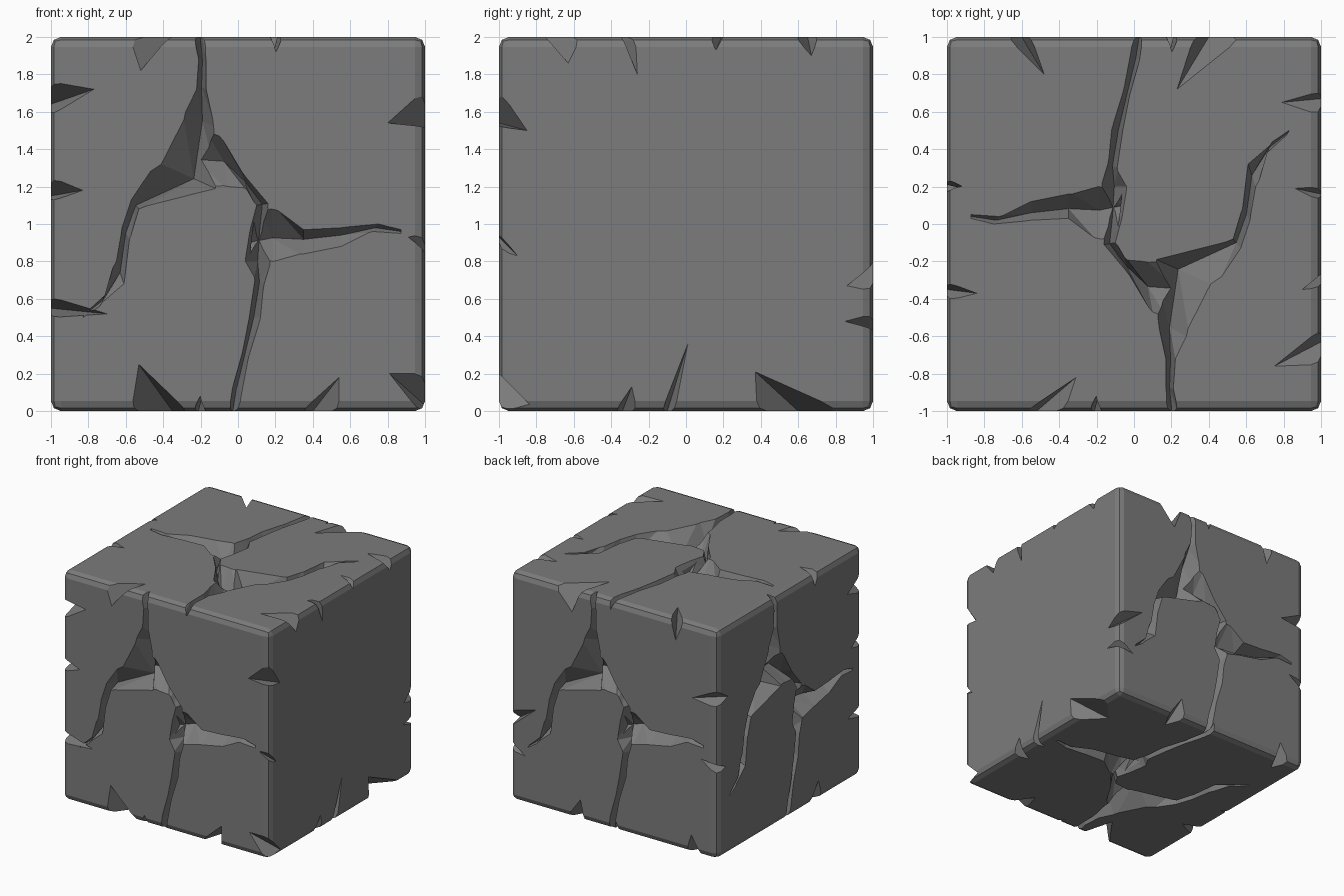
import bpy, bmesh
from mathutils import Vector

if "Cube" in bpy.data.objects:
    bpy.data.objects.remove(bpy.data.objects["Cube"])

# Stone block with softly bevelled edges
bpy.ops.mesh.primitive_cube_add(size=2, location=(0, 0, 1))
block = bpy.context.object
block.name = "cracked_stone_block"
stone = bpy.data.materials.new("grey stone")
stone.diffuse_color = (0.2, 0.2, 0.2, 1)
stone.use_nodes = True
stone.node_tree.nodes["Principled BSDF"].inputs["Base Color"].default_value = stone.diffuse_color
block.data.materials.append(stone)
bev = block.modifiers.new("worn_edges", 'BEVEL')
bev.width = 0.055
bev.segments = 2
bpy.ops.object.modifier_apply(modifier=bev.name)


def carve(bm):
    """Subtract a closed mesh from the block."""
    bmesh.ops.recalc_face_normals(bm, faces=bm.faces)
    if bm.calc_volume(signed=True) < 0:
        bmesh.ops.reverse_faces(bm, faces=bm.faces)
    me = bpy.data.meshes.new("cutter")
    bm.to_mesh(me)
    bm.free()
    me.materials.append(stone)
    cutter = bpy.data.objects.new("cutter", me)
    cutter.hide_render = True
    bpy.context.collection.objects.link(cutter)
    mod = block.modifiers.new("carve", 'BOOLEAN')
    mod.operation = 'DIFFERENCE'
    mod.solver = 'EXACT'
    mod.object = cutter
    bpy.context.view_layer.objects.active = block
    bpy.ops.object.modifier_apply(modifier=mod.name)
    bpy.data.objects.remove(cutter)
    bpy.data.meshes.remove(me)


def crack(sections, u, v):
    """V-shaped groove on the face spanned by u and v.
    Section: left u,v, right u,v, valley position 0..1, depth."""
    u, v = Vector(u), Vector(v)
    n = u.cross(v)
    bm = bmesh.new()
    rings = []
    for lx, ly, rx, ry, t, d in sections:
        left = u * lx + v * ly + n
        right = u * rx + v * ry + n
        low = left.lerp(right, t) - n * d
        pts = (left + (left - low) * 0.2, low, right + (right - low) * 0.2)
        rings.append([bm.verts.new(p + Vector((0, 0, 1))) for p in pts])
    for a, b in zip(rings, rings[1:]):
        for i in range(3):
            j = (i + 1) % 3
            bm.faces.new((a[i], a[j], b[j]))
            bm.faces.new((a[i], b[j], b[i]))
    bm.faces.new(rings[0])
    bm.faces.new(rings[-1])
    carve(bm)


def chips(axis, s1, s2, items):
    """Notches across one edge. Item: two positions on the edge, then
    (along, reach) of the tip on the first and the second adjoining face."""
    k = 'xyz'.index(axis)
    i, j = [c for c in range(3) if c != k]

    def pt(along, a, b):
        p = Vector((0, 0, 0))
        p[k], p[i], p[j] = along, s1 * a, s2 * b
        return p + Vector((0, 0, 1))

    for e1, e2, t1, r1, t2, r2 in items:
        a, b = pt(t1, 1, 1 - r1), pt(t2, 1 - r2, 1)
        m = (a + b) / 2
        bm = bmesh.new()
        for p in (m + (a - m) * 1.04, m + (b - m) * 1.04,
                  m + (pt(e1, 1, 1) - m) * 1.15, m + (pt(e2, 1, 1) - m) * 1.15):
            bm.verts.new(p)
        bmesh.ops.convex_hull(bm, input=bm.verts)
        carve(bm)


# Crack pattern shared by five faces
trunk = [
    (-.25, 1.08, -.17, 1.08, .5, .08), (-.21, .88, -.17, .87, .5, .08),
    (-.22, .74, -.17, .72, .5, .10), (-.28, .60, -.13, .52, .6, .15),
    (-.41, .32, -.12, .19, .6, .18), (-.57, .13, -.53, .08, .6, .12),
    (-.62, -.02, -.58, -.08, .5, .10), (-.65, -.20, -.61, -.32, .5, .09),
    (-.71, -.38, -.74, -.44, .5, .07), (-.81, -.47, -.83, -.50, .5, .02)]
middle = [
    (-.20, .50, -.25, .19, .5, .13), (-.10, .47, -.05, .20, .5, .15),
    (.02, .28, .05, .18, .5, .12), (.16, .11, .10, .10, .5, .10),
    (.17, -.02, .06, -.06, .5, .12), (.17, -.20, .04, -.20, .5, .12),
    (.14, -.32, .09, -.30, .5, .10), (.12, -.50, .06, -.50, .6, .09),
    (.06, -.70, .02, -.70, .6, .08), (.02, -.90, -.03, -.88, .6, .08),
    (-.01, -1.08, -.06, -1.08, .6, .08)]
arm = [
    (.09, .06, .06, -.20, .6, .10), (.18, .08, .19, -.20, .55, .15),
    (.35, -.03, .35, -.16, .4, .12), (.55, -.02, .55, -.12, .4, .09),
    (.75, .00, .72, -.04, .5, .05), (.87, -.03, .87, -.05, .5, .02)]
faces = [((1, 0, 0), (0, 0, 1)),     # front
         ((-1, 0, 0), (0, 0, 1)),    # back
         ((0, -1, 0), (0, 0, 1)),    # left
         ((-1, 0, 0), (0, -1, 0)),   # top
         ((1, 0, 0), (0, -1, 0))]    # bottom
for u, v in faces:
    for branch in (trunk, middle, arm):
        crack(branch, u, v)

# Chipped edges: front
chips('x', -1, 1, [(-.58, -.37, -.52, .18, -.31, .18)])
chips('x', -1, -1, [(-.57, -.27, -.53, .25, -.35, .30),
                    (.34, .54, .54, .18, .40, .20)])
chips('z', -1, -1, [(.58, .76, .64, .20, .72, .23),
                    (.12, .25, .15, .15, .18, .17),
                    (-.50, -.39, -.45, .20, -.48, .30)])
chips('z', 1, -1, [(.52, .72, .50, .15, .54, .20),
                   (-.14, -.05, -.17, .10, -.07, .09),
                   (-1.04, -.80, -.97, .17, -.80, .19)])
# Right side
chips('y', 1, 1, [(-.75, -.56, -.63, .14, -.76, .25),
                  (-.34, -.27, -.26, .20, -.35, .10),
                  (.12, .20, .16, .07, .19, .14),
                  (.58, .71, .67, .10, .65, .21)])
chips('y', 1, -1, [(.38, .84, .37, .21, .60, .22),
                   (-.38, -.26, -.29, .13, -.34, .15),
                   (-.13, -.06, .01, .36, -.10, .12)])
chips('z', 1, 1, [(-.36, -.22, -.33, .14, -.15, .25),
                  (-.56, -.48, -.52, .15, -.58, .15)])
# Back and left
chips('x', 1, 1, [(-.68, -.55, -.60, .18, -.48, .20),
                  (.32, .58, .40, .20, .23, .28)])
chips('x', 1, -1, [(-.85, -.70, -.75, .16, -.78, .16),
                   (.28, .45, .32, .18, .35, .18)])
chips('z', -1, 1, [(.33, .48, .38, .15, .36, .24),
                   (-.26, -.17, -.22, .12, -.15, .16)])
chips('y', -1, 1, [(-.41, -.31, -.35, .12, -.37, .16)])
chips('y', -1, -1, [(-.45, -.28, -.40, .17, -.35, .18)])

# Crisp facets, one colour
for p in block.data.polygons:
    p.use_smooth = False
    p.material_index = 0
